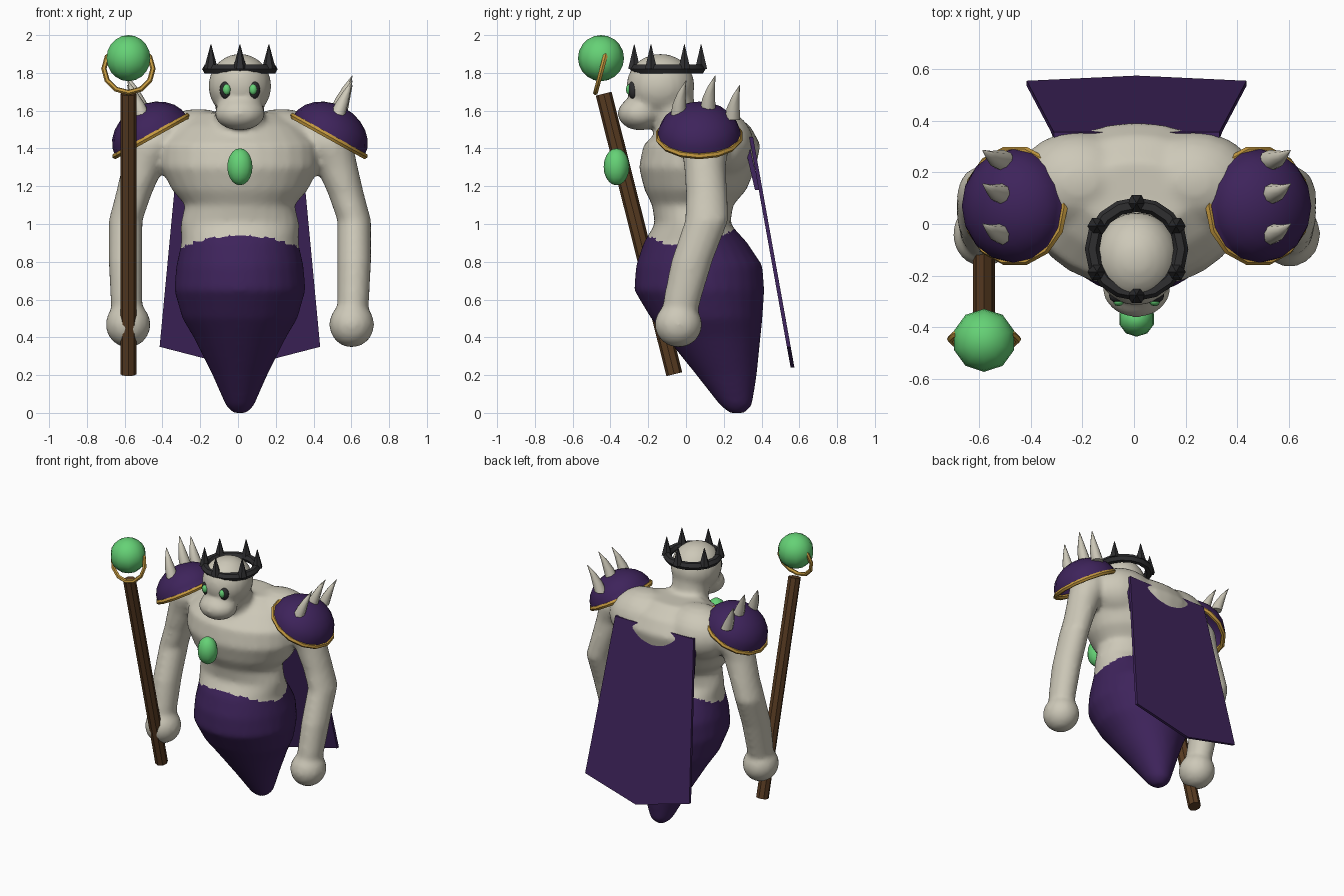
import bpy, bmesh, math
from mathutils import Matrix, Vector

if "Cube" in bpy.data.objects:
    bpy.data.objects.remove(bpy.data.objects["Cube"])

MID = 0.01  # symmetry plane of the figure


def material(name, rgb):
    m = bpy.data.materials.new(name)
    m.use_nodes = True
    m.diffuse_color = (*rgb, 1)
    bsdf = next(n for n in m.node_tree.nodes if n.type == 'BSDF_PRINCIPLED')
    bsdf.inputs["Base Color"].default_value = (*rgb, 1)
    return m


BONE = material("bone", (0.61, 0.58, 0.48))
PURPLE = material("purple_cloth", (0.048, 0.017, 0.105))
GOLD = material("gold", (0.56, 0.32, 0.05))
GREEN = material("green_gem", (0.13, 0.64, 0.18))
WOOD = material("dark_wood", (0.1, 0.045, 0.016))
IRON = material("dark_iron", (0.028, 0.028, 0.03))


def finish(name, bm, *mats, angle=40):
    bmesh.ops.recalc_face_normals(bm, faces=bm.faces)
    me = bpy.data.meshes.new(name)
    bm.to_mesh(me)
    bm.free()
    ob = bpy.data.objects.new(name, me)
    bpy.context.collection.objects.link(ob)
    for m in mats:
        me.materials.append(m)
    bpy.ops.object.select_all(action='DESELECT')
    ob.select_set(True)
    bpy.context.view_layer.objects.active = ob
    if angle:
        bpy.ops.object.shade_smooth_by_angle(angle=math.radians(angle))
    return ob


def loft(bm, rings, n=20):
    """Closed skin through level ellipses given as (x, y, z, rx, ry)."""
    loops = []
    for x, y, z, rx, ry in rings:
        angles = [2 * math.pi * i / n for i in range(n)]
        loops.append([bm.verts.new((x + rx * math.cos(a), y + ry * math.sin(a), z)) for a in angles])
    for a, b in zip(loops, loops[1:]):
        for i in range(n):
            bm.faces.new((a[i], a[(i + 1) % n], b[(i + 1) % n], b[i]))
    bm.faces.new(loops[0])
    bm.faces.new(loops[-1])


def ball(bm, centre, radii, u=20, v=12, rot=Matrix()):
    mat = Matrix.Translation(centre) @ rot @ Matrix.Diagonal((*radii, 1))
    return bmesh.ops.create_uvsphere(bm, u_segments=u, v_segments=v, radius=1, matrix=mat)["verts"]


def torus(bm, mat, major, minor, n=12, k=6):
    grid = []
    for i in range(n):
        a = 2 * math.pi * i / n
        row = []
        for j in range(k):
            b = 2 * math.pi * j / k
            r = major + minor * math.cos(b)
            row.append(bm.verts.new(mat @ Vector((r * math.cos(a), r * math.sin(a), minor * math.sin(b)))))
        grid.append(row)
    for i in range(n):
        for j in range(k):
            p, q = grid[i], grid[(i + 1) % n]
            bm.faces.new((p[j], q[j], q[(j + 1) % k], p[(j + 1) % k]))


# Body: torso with ghostly tail, neck, head and arms fused into one skin
bm = bmesh.new()
torso = [  # z, y centre, half width, half depth
    (0.0, 0.27, 0.04, 0.04), (0.04, 0.265, 0.075, 0.085), (0.2, 0.215, 0.145, 0.16),
    (0.4, 0.145, 0.245, 0.25), (0.5, 0.11, 0.305, 0.295), (0.65, 0.07, 0.348, 0.345),
    (0.78, 0.07, 0.337, 0.335), (0.9, 0.05, 0.31, 0.275), (1.0, 0.035, 0.315, 0.2),
    (1.1, 0.035, 0.29, 0.215), (1.18, 0.05, 0.36, 0.27), (1.3, 0.06, 0.42, 0.31),
    (1.42, 0.085, 0.42, 0.31), (1.52, 0.11, 0.33, 0.23), (1.59, 0.11, 0.2, 0.13)]
loft(bm, [(MID, y, z, rx, ry) for z, y, rx, ry in torso], 28)
loft(bm, [(MID, 0, 1.4, 0.15, 0.15), (MID, -0.06, 1.55, 0.13, 0.12), (MID, -0.1, 1.75, 0.13, 0.13)])
ball(bm, (MID, -0.135, 1.73), (0.168, 0.182, 0.172))
ball(bm, (MID, -0.245, 1.585), (0.135, 0.118, 0.09))
arm = [(0.4, 0.1, 1.52, 0.1, 0.1), (0.46, 0.1, 1.42, 0.14, 0.13), (0.515, 0.1, 1.3, 0.11, 0.11),
       (0.565, 0.11, 1.15, 0.095, 0.11), (0.605, 0.11, 1.02, 0.09, 0.115),
       (0.605, 0.03, 0.8, 0.09, 0.11), (0.6, -0.02, 0.6, 0.085, 0.1), (0.595, -0.04, 0.48, 0.08, 0.09)]
for s in (-1, 1):
    loft(bm, [(MID + s * x, y, z, rx, ry) for x, y, z, rx, ry in arm])
    ball(bm, (MID + s * 0.592, -0.04, 0.468), (0.12, 0.127, 0.122))
    ball(bm, (MID + s * 0.22, 0.16, 1.42), (0.25, 0.2, 0.19))
body = finish("body", bm, BONE, PURPLE, angle=0)
fuse = body.modifiers.new("fuse", 'REMESH')
fuse.mode, fuse.voxel_size = 'VOXEL', 0.018
soften = body.modifiers.new("soften", 'SMOOTH')
soften.factor, soften.iterations = 0.5, 6
for mod in ("fuse", "soften"):
    bpy.ops.object.modifier_apply(modifier=mod)
for p in body.data.polygons:
    p.use_smooth = True
    c = p.center
    on_arm = abs(c.x - MID) > 0.4
    p.material_index = int(not on_arm and c.z < 0.88 + 1.5 * c.y ** 2)

# Eyes
for s, side in ((-1, "right"), (1, "left")):
    bm = bmesh.new()
    ball(bm, (MID + s * 0.07, -0.277, 1.71), (0.037, 0.03, 0.05), 12, 8)
    finish(side + "_eye_socket", bm, IRON)
    bm = bmesh.new()
    ball(bm, (MID + s * 0.07, -0.3, 1.712), (0.021, 0.018, 0.028), 10, 8)
    finish(side + "_eye", bm, GREEN, angle=60)

# Crown band and its six points
bm = bmesh.new()
torus(bm, Matrix.Translation((MID, -0.097, 1.82)), 0.172, 0.028, 16, 6)
for i in range(6):
    a = math.radians(30 + 60 * i)
    x, y = MID + 0.177 * math.cos(a), -0.097 + 0.177 * math.sin(a)
    loft(bm, [(x, y, 1.82, 0.037, 0.037), (x, y, 1.95, 0.002, 0.002)], 6)
finish("crown", bm, IRON, angle=25)

# Shoulder pads with gold rims and curved horns
for s, side in ((-1, "right"), (1, "left")):
    pose = Matrix.Translation((MID + s * 0.47, 0.07, 1.465)) @ Matrix.Rotation(s * math.radians(29), 4, 'Y')
    bm = bmesh.new()
    ball(bm, (0, 0, 0), (0.217, 0.222, 0.172), 16, 12)
    bmesh.ops.bisect_plane(bm, geom=bm.verts[:] + bm.edges[:] + bm.faces[:],
                           plane_co=(0, 0, 0), plane_no=(0, 0, -1), clear_outer=True)
    bm.transform(pose)
    finish(side + "_shoulder_pad", bm, PURPLE, angle=60)
    bm = bmesh.new()
    torus(bm, pose, 0.217, 0.017, 14, 6)
    finish(side + "_pad_rim", bm, GOLD)
    bm = bmesh.new()
    for y, z in ((-0.04, 1.575), (0.115, 1.6), (0.245, 1.55)):
        path = ((0, 0, 0, 0.042), (0.025, 0.005, 0.065, 0.034), (0.05, 0.018, 0.125, 0.02), (0.08, 0.04, 0.185, 0.002))
        loft(bm, [(MID + s * (0.515 + dx), y + dy, z + dz, r, r) for dx, dy, dz, r in path], 8)
    finish(side + "_pad_horns", bm, BONE, angle=60)

# Chest gem
bm = bmesh.new()
ball(bm, (MID, -0.368, 1.303), (0.07, 0.068, 0.098), 10, 10)
finish("chest_gem", bm, GREEN, angle=60)


# Cape and the mantle behind the shoulders
def panel(name, outline, thick):
    bm = bmesh.new()
    face = bm.faces.new([bm.verts.new((MID + x, y, z)) for x, y, z in outline])
    out = bmesh.ops.extrude_face_region(bm, geom=[face])["geom"]
    for v in out:
        if isinstance(v, bmesh.types.BMVert):
            v.co.y += thick
    finish(name, bm, PURPLE, angle=20)


panel("cape", [(-0.32, 0.335, 1.46), (0.32, 0.335, 1.46), (0.425, 0.534, 0.35),
               (0, 0.554, 0.24), (-0.425, 0.534, 0.35)], 0.02)
panel("mantle", [(-0.31, 0.3, 1.46), (0.31, 0.3, 1.46), (0.335, 0.365, 1.18), (-0.335, 0.365, 1.18)], 0.025)

# Staff with ring and orb
foot, tip = Vector((-0.58, -0.062, 0.205)), Vector((-0.58, -0.436, 1.69))
axis = tip - foot
bm = bmesh.new()
bmesh.ops.create_cone(bm, cap_ends=True, segments=8, radius1=0.043, radius2=0.043, depth=axis.length,
                      matrix=Matrix.Translation((foot + tip) / 2) @ axis.to_track_quat('Z', 'Y').to_matrix().to_4x4())
finish("staff", bm, WOOD, angle=20)
bm = bmesh.new()
torus(bm, Matrix.Translation((-0.58, -0.445, 1.822)) @ Matrix.Rotation(math.radians(75), 4, 'X'), 0.13, 0.014, 12, 6)
finish("staff_ring", bm, GOLD)
bm = bmesh.new()
ball(bm, (-0.58, -0.45, 1.878), (0.122, 0.122, 0.122), 10, 10)
finish("staff_orb", bm, GREEN, angle=60)
